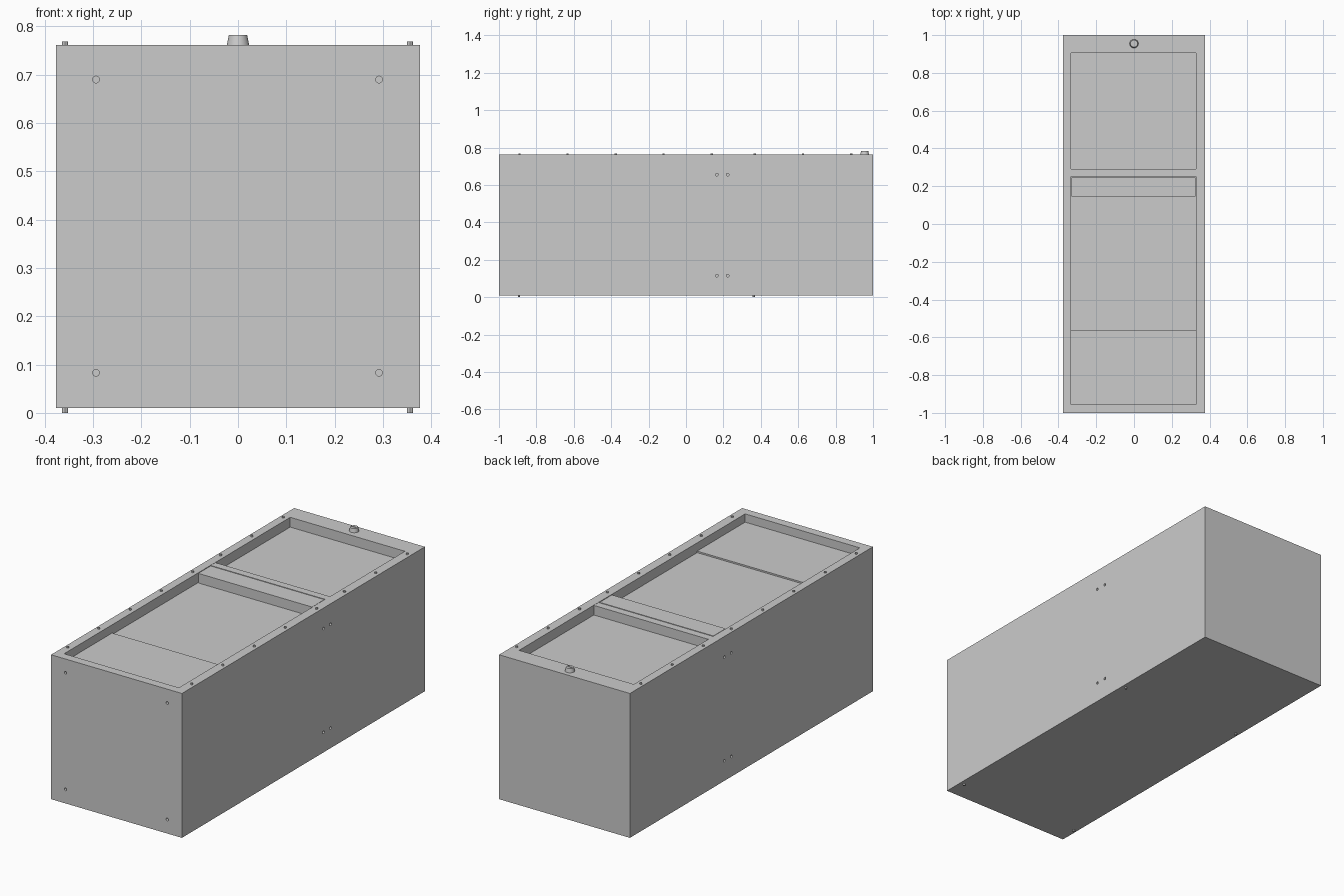
import bpy
from math import pi

if "Cube" in bpy.data.objects:
    bpy.data.objects.remove(bpy.data.objects["Cube"])


def box(name, x0, x1, y0, y1, z0, z1):
    bpy.ops.mesh.primitive_cube_add(size=1, location=((x0 + x1) / 2, (y0 + y1) / 2, (z0 + z1) / 2))
    ob = bpy.context.object
    ob.name = name
    ob.scale = (x1 - x0, y1 - y0, z1 - z0)
    bpy.ops.object.transform_apply(location=False, rotation=False, scale=True)
    return ob


def cone(name, r1, r2, depth, loc, rot=(0, 0, 0), sides=16):
    bpy.ops.mesh.primitive_cone_add(vertices=sides, radius1=r1, radius2=r2, depth=depth,
                                    location=loc, rotation=rot)
    ob = bpy.context.object
    ob.name = name
    bpy.ops.object.shade_smooth_by_angle()
    return ob


def cut(target, cutter):
    bpy.context.view_layer.objects.active = target
    mod = target.modifiers.new("cut", 'BOOLEAN')
    mod.operation = 'DIFFERENCE'
    mod.solver = 'EXACT'
    mod.object = cutter
    bpy.ops.object.modifier_apply(modifier=mod.name)
    bpy.data.objects.remove(cutter, do_unlink=True)


HX, Z0, Z1 = 0.377, 0.01, 0.762
FLOOR = 0.711

# Cabinet body with a shallow open pocket on top
body = box("cabinet_body", -HX, HX, -1, 1, Z0, Z1)
cut(body, box("pocket_cutter", -0.333, 0.328, -0.955, 0.905, FLOOR, 0.9))

# Mounting holes on the front and on both long sides
holes = []
for x in (-0.294, 0.292):
    for z in (0.083, 0.69):
        holes.append(cone("hole_cutter", 0.007, 0.007, 0.03, (x, -1, z), (pi / 2, 0, 0)))
for x in (-HX, HX):
    for y in (0.165, 0.223):
        for z in (0.115, 0.655):
            holes.append(cone("hole_cutter", 0.007, 0.007, 0.03, (x, y, z), (0, pi / 2, 0)))
for h in holes:
    cut(body, h)

# Raised front part of the recessed panel
box("front_panel", -0.333, 0.328, -0.955, -0.56, FLOOR - 0.005, FLOOR + 0.008)

# Cross beam in two strips with a narrow gap
box("cross_beam", -0.330, 0.325, 0.145, 0.246, FLOOR - 0.005, Z1 - 0.001)
box("cross_beam_lip", -0.333, 0.328, 0.251, 0.29, FLOOR - 0.005, Z1 - 0.001)

# Rim screws on top, and four underneath
for x in (-0.358, 0.356):
    for y in (-0.89, -0.633, -0.375, -0.12, 0.138, 0.368, 0.626, 0.883):
        cone("rim_screw", 0.006, 0.006, 0.012, (x, y, Z1 + 0.001), sides=12)
    for y in (-0.893, 0.362):
        cone("bottom_screw", 0.006, 0.006, 0.014, (x, y, 0.007), sides=12)

# Tapered knob with a slot across its top
knob = cone("knob", 0.0235, 0.019, 0.022, (0, 0.955, 0.771), sides=32)
cut(knob, box("slot_cutter", -0.015, 0.015, 0.9525, 0.9575, 0.778, 0.79))
